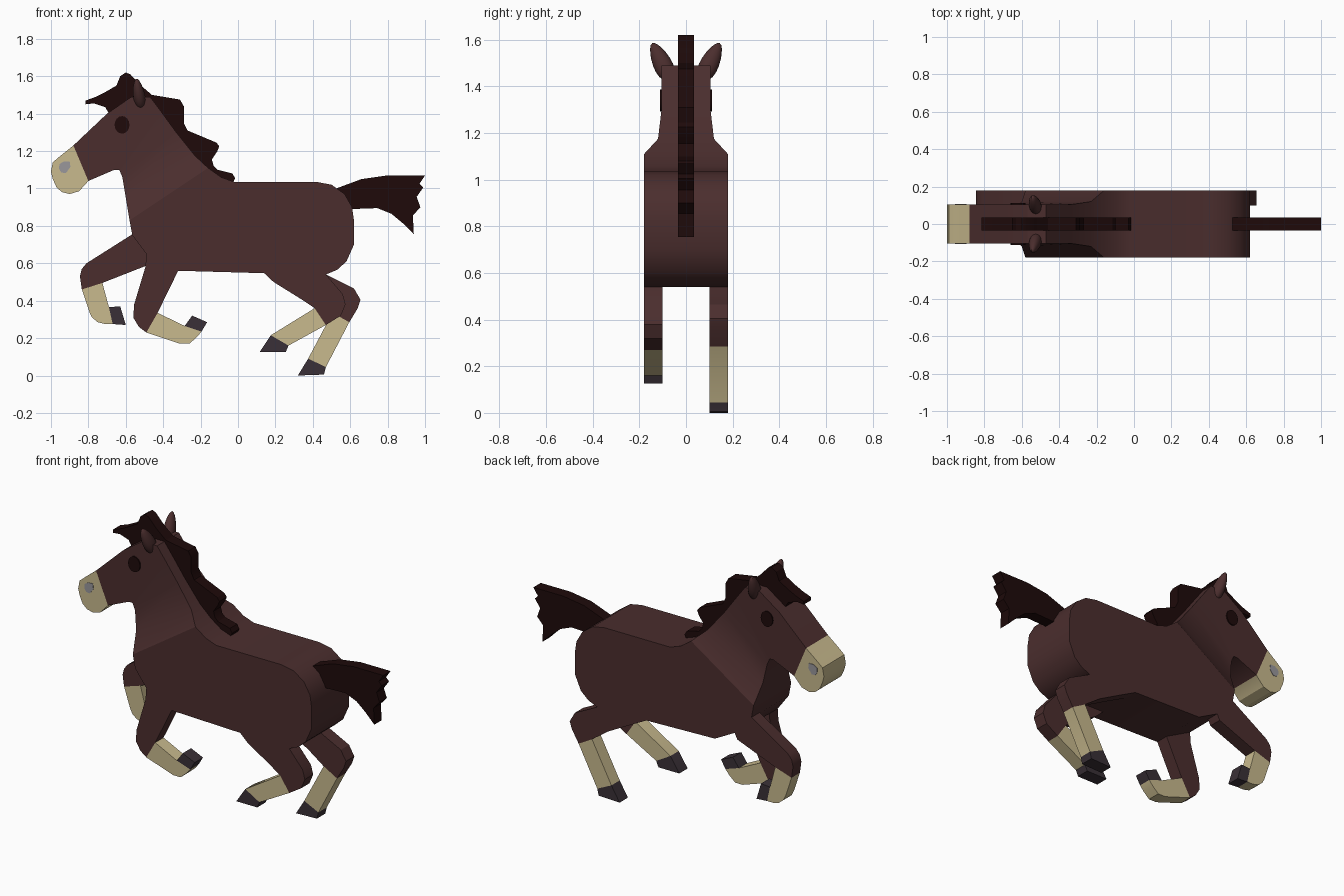
import bpy, bmesh, math
from mathutils import Matrix


def material(name, rgb):
    m = bpy.data.materials.new(name)
    m.diffuse_color = (*rgb, 1)
    return m


BROWN = material("brown coat", (0.07, 0.027, 0.027))
TAN = material("tan", (0.58, 0.49, 0.27))
DARK = material("dark mane", (0.013, 0.003, 0.003))
HOOF = material("hoof grey", (0.042, 0.03, 0.038))
GREY = material("nostril grey", (0.32, 0.31, 0.33))


def finish(bm, name, mats):
    bmesh.ops.recalc_face_normals(bm, faces=bm.faces)
    me = bpy.data.meshes.new(name)
    bm.to_mesh(me)
    bm.free()
    for m in mats:
        me.materials.append(m)
    ob = bpy.data.objects.new(name, me)
    bpy.context.collection.objects.link(ob)
    bpy.ops.object.select_all(action='DESELECT')
    bpy.context.view_layer.objects.active = ob
    ob.select_set(True)
    bpy.ops.object.shade_smooth_by_angle(angle=math.radians(30))
    return ob


def slab(name, sections, yc=0.0, half=0.035):
    """Side profile pieces (material, [(x, z[, half width])]) thickened along y."""
    bm = bmesh.new()
    mats, verts, edges = [], {}, {}
    for mat, pts in sections:
        if mat not in mats:
            mats.append(mat)
        idx = mats.index(mat)
        for p in pts:
            if p[:2] not in verts:
                w = p[2] if len(p) > 2 else half
                verts[p[:2]] = [bm.verts.new((p[0], yc + s * w, p[1])) for s in (-1, 1)]
        keys = [p[:2] for p in pts]
        for side in (0, 1):
            bm.faces.new([verts[k][side] for k in keys]).material_index = idx
        for a, b in zip(keys, keys[1:] + keys[:1]):
            edges.setdefault(frozenset((a, b)), []).append((a, b, idx))
    # rim only along the outer edges
    for use in edges.values():
        if len(use) == 1:
            a, b, idx = use[0]
            f = bm.faces.new((verts[a][0], verts[b][0], verts[b][1], verts[a][1]))
            f.material_index = idx
    return finish(bm, name, mats)


# Body: trunk, two tapering neck bands, head and muzzle
W, N, H = 0.18, 0.12, 0.105
a_top, a_low = (-0.16, 1.11, W), (-0.58, 0.83, W)
b_top, b_low = (-0.23, 1.175, N), (-0.60, 0.95, N)
c_top, c_low = (-0.33, 1.30, H), (-0.618, 1.06, H)
m_top, m_low = (-0.88, 1.23, H), (-0.80, 1.04, H)
trunk = [(-0.09, 1.06), (-0.02, 1.035), (0.42, 1.035), (0.50, 1.02), (0.57, 0.97),
         (0.61, 0.90), (0.62, 0.83), (0.62, 0.70), (0.58, 0.61), (0.53, 0.565),
         (0.47, 0.54), (0.14, 0.547), (-0.32, 0.56), (-0.49, 0.65), (-0.565, 0.75)]
head = [(-0.635, 1.10), (-0.66, 1.10), m_low, m_top, (-0.70, 1.40),
        (-0.57, 1.49), (-0.47, 1.49), (-0.41, 1.41)]
muzzle = [(-0.85, 0.985), (-0.90, 0.97), (-0.94, 0.98), (-0.97, 1.005), (-0.99, 1.05),
          (-1.0, 1.09), (-0.99, 1.14), (-0.955, 1.17)]


def wide(pts, w):
    return [(p[0], p[1], w) for p in pts]


slab("body", [
    (BROWN, [a_top] + wide(trunk, W) + [a_low]),
    (BROWN, [b_top, a_top, a_low, b_low]),
    (BROWN, [c_top, b_top, b_low, c_low]),
    (BROWN, [c_top, c_low] + wide(head, H)),
    (TAN, [m_low] + wide(muzzle, H) + [m_top])])

# Mane with forelock
slab("mane", [(DARK, [
    (-0.815, 1.47), (-0.76, 1.49), (-0.71, 1.515), (-0.65, 1.55), (-0.63, 1.60),
    (-0.60, 1.62), (-0.575, 1.61), (-0.53, 1.56), (-0.46, 1.50), (-0.31, 1.475),
    (-0.29, 1.44), (-0.29, 1.35), (-0.27, 1.31), (-0.115, 1.245), (-0.10, 1.225),
    (-0.11, 1.20), (-0.14, 1.155), (-0.13, 1.12), (-0.11, 1.10), (-0.03, 1.08),
    (-0.015, 1.055), (-0.025, 1.035), (-0.06, 1.03), (-0.20, 1.07), (-0.45, 1.38),
    (-0.57, 1.44), (-0.69, 1.40), (-0.71, 1.435), (-0.77, 1.455), (-0.815, 1.45)])])

# Tail with ragged tip
slab("tail", [(DARK, [
    (0.525, 1.0), (0.66, 1.05), (0.80, 1.07), (1.0, 1.07), (0.97, 1.025), (0.99, 1.005),
    (0.955, 0.955), (0.975, 0.90), (0.935, 0.855), (0.94, 0.755), (0.88, 0.815),
    (0.82, 0.865), (0.745, 0.895), (0.61, 0.89), (0.55, 0.93)])])


# Legs: thigh, shin and hoof share their joint edges
def leg(name, yc, thigh, shin, hoof):
    slab(name, [(BROWN, thigh), (TAN, shin), (HOOF, hoof)], yc, 0.04)


leg("far_front_leg", 0.14,
    [(-0.565, 0.755), (-0.81, 0.60), (-0.835, 0.57), (-0.845, 0.53), (-0.835, 0.46),
     (-0.725, 0.495), (-0.47, 0.595), (-0.42, 0.70)],
    [(-0.835, 0.46), (-0.795, 0.34), (-0.78, 0.31), (-0.75, 0.285), (-0.71, 0.275),
     (-0.67, 0.275), (-0.69, 0.365), (-0.725, 0.495)],
    [(-0.69, 0.365), (-0.63, 0.37), (-0.60, 0.27), (-0.67, 0.275)])
leg("near_front_leg", -0.14,
    [(-0.49, 0.65), (-0.495, 0.58), (-0.555, 0.38), (-0.56, 0.31), (-0.53, 0.26),
     (-0.49, 0.23), (-0.43, 0.335), (-0.32, 0.56), (-0.34, 0.63)],
    [(-0.49, 0.23), (-0.31, 0.17), (-0.26, 0.17), (-0.22, 0.205), (-0.195, 0.235),
     (-0.285, 0.265), (-0.43, 0.335)],
    [(-0.285, 0.265), (-0.245, 0.32), (-0.165, 0.285), (-0.195, 0.235)])
leg("near_hind_leg", -0.14,
    [(0.14, 0.547), (0.19, 0.50), (0.335, 0.41), (0.41, 0.36), (0.47, 0.27),
     (0.55, 0.32), (0.575, 0.38), (0.56, 0.435), (0.47, 0.54), (0.40, 0.60)],
    [(0.41, 0.36), (0.175, 0.215), (0.27, 0.16), (0.47, 0.27)],
    [(0.175, 0.215), (0.115, 0.125), (0.255, 0.125), (0.27, 0.16)])
leg("far_hind_leg", 0.14,
    [(0.14, 0.547), (0.25, 0.49), (0.40, 0.41), (0.505, 0.335), (0.595, 0.285),
     (0.64, 0.36), (0.655, 0.405), (0.62, 0.465), (0.47, 0.54), (0.40, 0.60)],
    [(0.505, 0.335), (0.375, 0.09), (0.47, 0.045), (0.595, 0.285)],
    [(0.375, 0.09), (0.32, 0.0), (0.46, 0.005), (0.47, 0.045)])

for side, label in ((-1, "near"), (1, "far")):
    # Eye and nostril plates
    eye = [(-0.62 + 0.04 * math.cos(i * math.pi / 8), 1.34 + 0.047 * math.sin(i * math.pi / 8))
           for i in range(16)]
    slab(label + "_eye", [(DARK, eye)], side * 0.1075, 0.0045)
    slab(label + "_nostril", [(GREY, [
        (-0.955, 1.13), (-0.93, 1.145), (-0.90, 1.145), (-0.896, 1.115),
        (-0.92, 1.082), (-0.945, 1.085), (-0.957, 1.105)])], side * 0.1055, 0.002)
    # Leaf-shaped ear leaning outward
    bm = bmesh.new()
    bmesh.ops.create_uvsphere(bm, u_segments=16, v_segments=10, radius=1)
    for v in bm.verts:
        taper = 1 - 0.25 * v.co.z
        v.co = (0.032 * taper * v.co.x - 0.012 * v.co.z, 0.04 * taper * v.co.y, 0.09 * v.co.z)
    bm.transform(Matrix.Translation((-0.53, side * 0.105, 1.505))
                 @ Matrix.Rotation(-side * math.radians(26), 4, 'X'))
    finish(bm, label + "_ear", [BROWN])
